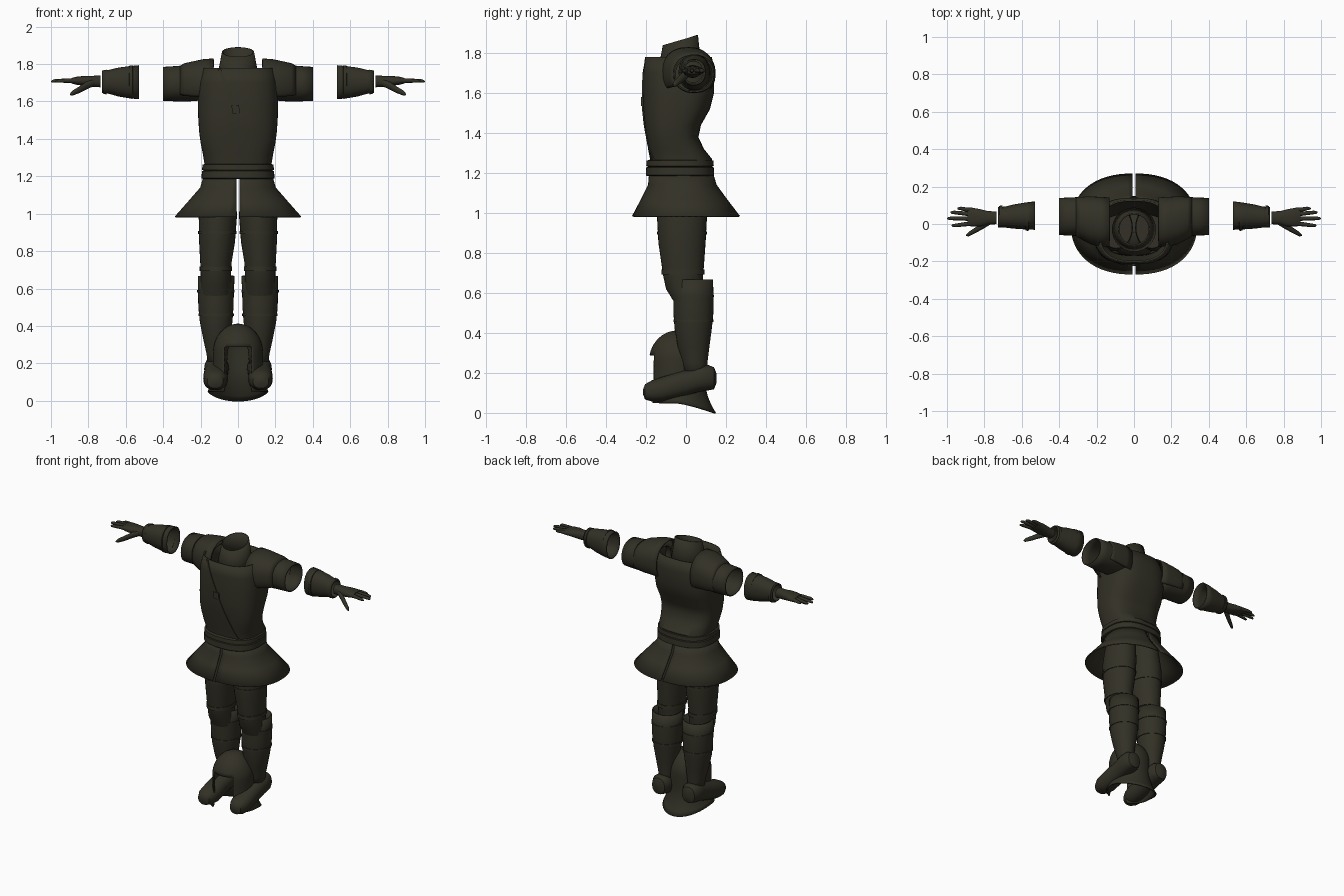
import bpy, bmesh, math

olive = bpy.data.materials.new("dark olive")
olive.diffuse_color = (0.032, 0.030, 0.019, 1)


def spow(v, e):
    return math.copysign(abs(v) ** e, v)


def loft(name, axis, rings, n=32, sup=2.0, arc=None, caps=False, thick=0.0,
         mirror=False, shape=None, cut=None, angle=40):
    """Skin ellipse rings (position, centre1, centre2, radius1, radius2) along an axis."""
    bm = bmesh.new()
    a0, a1 = arc or (0, 360)
    count = n + 1 if arc else n
    rows = []
    for pos, c1, c2, r1, r2 in rings:
        row = []
        for i in range(count):
            t = math.radians(a0 + (a1 - a0) * i / n)
            p = c1 + r1 * spow(math.cos(t), 2 / sup)
            q = c2 + r2 * spow(math.sin(t), 2 / sup)
            co = {'z': (p, q, pos), 'x': (pos, p, q), 'y': (p, pos, q)}[axis]
            row.append(bm.verts.new(shape(*co) if shape else co))
        rows.append(row)
    for a, b in zip(rows, rows[1:]):
        for i in range(n):
            j = (i + 1) % count
            bm.faces.new((a[i], a[j], b[j], b[i]))
    if caps:
        bm.faces.new(rows[0])
        bm.faces.new(rows[-1])
    if cut:
        gone = [f for f in bm.faces if cut(f.calc_center_median())]
        bmesh.ops.delete(bm, geom=gone, context='FACES')
    bmesh.ops.recalc_face_normals(bm, faces=bm.faces)
    return finish(name, bm, thick, mirror, angle)


def finish(name, bm, thick=0.0, mirror=False, angle=40):
    me = bpy.data.meshes.new(name)
    bm.to_mesh(me)
    bm.free()
    me.materials.append(olive)
    me.shade_smooth()
    me.set_sharp_from_angle(angle=math.radians(angle))
    ob = bpy.data.objects.new(name, me)
    bpy.context.collection.objects.link(ob)
    if thick:
        m = ob.modifiers.new("thickness", 'SOLIDIFY')
        m.thickness, m.offset = thick, -1
    if mirror:
        m = ob.modifiers.new("mirror", 'MIRROR')
        m.use_axis = (True, False, False)
    return ob


# Torso shell: (z, front y, back y, half width)
PROFILE = [(1.20, -.175, .12, .18), (1.27, -.18, .13, .18), (1.32, -.19, .09, .188),
           (1.38, -.197, .062, .2), (1.44, -.207, .075, .208), (1.52, -.215, .12, .213),
           (1.60, -.215, .14, .215), (1.70, -.215, .14, .21), (1.78, -.205, .13, .188)]
torso = [(z, 0, (f + b) / 2, w, (b - f) / 2) for z, f, b, w in PROFILE]
loft("torso", 'z', torso, 48, sup=2.7, thick=0.01)


def chest_y(x, z):
    for (z0, _, c0, w0, r0), (z1, _, c1, w1, r1) in zip(torso, torso[1:]):
        if z0 <= z <= z1:
            t = (z - z0) / (z1 - z0)
            c, w, r = c0 + t * (c1 - c0), w0 + t * (w1 - w0), r0 + t * (r1 - r0)
            return c - r * (1 - min(1, abs(x) / w) ** 2.7) ** (1 / 2.7)
    return -.2


# Diagonal chest strap and its buckle, laid on the chest surface
def strip(name, start, end, width, lift, steps):
    bm = bmesh.new()
    prev = None
    for i in range(steps + 1):
        t = i / steps
        x = start[0] + t * (end[0] - start[0])
        z = start[1] + t * (end[1] - start[1])
        row = [bm.verts.new((x + s * width, chest_y(x + s * width, z) - d, z))
               for s, d in ((-1, -.004), (-1, lift), (1, lift), (1, -.004))]
        if prev:
            for k in range(4):
                bm.faces.new((prev[k], prev[(k + 1) % 4], row[(k + 1) % 4], row[k]))
        else:
            bm.faces.new(row)
        prev = row
    bm.faces.new(prev)
    bmesh.ops.recalc_face_normals(bm, faces=bm.faces)
    finish(name, bm, angle=30)


strip("chest_strap", (-.10, 1.775), (.12, 1.25), .008, .005, 16)
strip("strap_buckle", (-.015, 1.58), (-.01, 1.535), .02, .009, 2)

# Slanted open collar around the neck
loft("neck_collar", 'z',
     [(1.70, 0, -.03, .118, .118), (1.78, 0, -.03, .102, .1), (1.865, 0, -.028, .086, .088)],
     thick=.008, shape=lambda x, y, z: (x, y, z + .29 * (y + .028) * max(0, (z - 1.70) / .165)))

# Belt bands
loft("belt_lower", 'z', [(1.185, 0, -.03, .186, .165), (1.19, 0, -.03, .195, .171),
                         (1.228, 0, -.03, .193, .169), (1.232, 0, -.03, .18, .155)], 48, sup=2.5)
loft("belt_upper", 'z', [(1.23, 0, -.03, .18, .155), (1.235, 0, -.03, .192, .169),
                         (1.262, 0, -.03, .19, .167), (1.267, 0, -.03, .175, .15)], 48, sup=2.5)

# Flared skirt, split at the front and back
loft("skirt_panel", 'z',
     [(1.20, .008, -.025, .177, .16), (1.14, .008, -.018, .194, .172),
      (1.07, .008, -.01, .255, .215), (.985, .008, 0, .33, .27)],
     32, sup=2.25, arc=(-90, 90), thick=.008, mirror=True)

# Legs, greaves, straps and boots
loft("leg", 'z',
     [(1.17, .095, -.02, .085, .11), (.98, .108, -.02, .102, .125), (.85, .112, -.02, .096, .118),
      (.74, .118, -.016, .084, .106), (.70, .118, -.015, .082, .102), (.62, .118, -.01, .08, .09),
      (.56, .118, .005, .078, .068), (.45, .118, .03, .07, .07)], caps=True, mirror=True)
loft("greave", 'z',
     [(.668, .116, .035, .098, .1), (.58, .118, .037, .096, .101), (.50, .118, .037, .094, .1),
      (.42, .117, .036, .087, .093), (.33, .115, .038, .071, .079), (.25, .112, .045, .056, .062),
      (.17, .11, .05, .05, .055)], thick=.008, mirror=True)


def band(name, z, cx, cy, rx, ry, h):
    loft(name, 'z', [(z - h, cx, cy, rx - .006, ry - .006), (z - h, cx, cy, rx, ry),
                     (z + h, cx, cy, rx, ry), (z + h, cx, cy, rx - .006, ry - .006)], mirror=True)


band("thigh_strap", .90, .11, -.02, .103, .124, .008)
band("knee_strap", .705, .118, -.015, .087, .108, .012)
band("upper_greave_strap", .585, .118, .037, .1, .104, .006)
band("lower_greave_strap", .46, .1175, .0365, .095, .1, .006)

loft("boot", 'y',
     [(-.215, .122, .105, .015, .012), (-.205, .122, .105, .042, .038), (-.17, .122, .11, .06, .053),
      (-.12, .12, .118, .066, .062), (-.06, .12, .134, .064, .064), (0, .117, .15, .062, .064),
      (.06, .115, .17, .066, .066), (.11, .115, .176, .064, .064), (.14, .115, .173, .048, .055),
      (.152, .115, .173, .015, .025)], 24, sup=2.3, caps=True, mirror=True)


# Helmet resting between the boots, with face opening and flared neck guard
def guard(x, y, z):
    f = max(0, (.17 - z) / .12)
    back = max(0, (y + .045) / .14)
    return x * (1 + .22 * f * f), y + .055 * f * f * back, z - .05 * f * back ** 1.3


dome = [(z, 0, -.045, .133, .14) for z in (.05, .07, .09, .11, .13, .15, .17, .2, .23, .26)]
dome += [(.26 + .152 * math.sin(a), 0, -.045, .133 * math.cos(a), .14 * math.cos(a))
         for a in [math.radians(d) for d in (6, 11, 20, 32, 45, 58, 70, 80, 87, 89.9)]]
loft("helmet", 'z', dome, 64, thick=.008, shape=guard,
     cut=lambda c: c.y < -.08 and abs(c.x) < .072 and c.z < .289)

# Shoulder guards draped over the sleeves
loft("shoulder_guard", 'x',
     [(.13, .01, 1.70, .132, .13), (.18, .012, 1.70, .133, .127), (.235, .02, 1.698, .128, .118),
      (.285, .032, 1.697, .113, .108), (.31, .038, 1.695, .104, .096)],
     32, sup=2.3, arc=(-35, 215), thick=.008, mirror=True)

# Open sleeves, bracers and their rims
loft("sleeve", 'x',
     [(.16, .03, 1.70, .1, .085), (.22, .035, 1.698, .103, .095), (.29, .04, 1.696, .104, .097),
      (.34, .04, 1.695, .102, .094), (.40, .04, 1.694, .099, .091)],
     sup=2.2, thick=.008, mirror=True)
loft("bracer", 'x',
     [(.53, .045, 1.703, .076, .091), (.58, .043, 1.703, .072, .086), (.64, .04, 1.704, .065, .077),
      (.69, .037, 1.705, .056, .064), (.728, .036, 1.706, .054, .06)],
     sup=2.2, thick=.008, mirror=True)
for name, x, ry, rz in (("bracer_cuff", .572, .077, .09), ("bracer_wrist_rim", .712, .059, .066)):
    loft(name, 'x', [(x - .01, .04, 1.704, ry - .008, rz - .008), (x - .008, .04, 1.704, ry, rz),
                     (x + .008, .04, 1.704, ry - .002, rz - .002),
                     (x + .01, .04, 1.704, ry - .01, rz - .01)], sup=2.2, mirror=True)

# Gloved hands: palm, four fingers and a thumb
loft("palm", 'x',
     [(.735, .033, 1.708, .034, .032), (.78, .033, 1.707, .036, .03), (.82, .033, 1.71, .046, .027),
      (.86, .036, 1.711, .05, .022), (.89, .037, 1.711, .047, .015)],
     24, sup=2.4, caps=True, mirror=True)
fingers = [("little_finger", .074, .083, .945), ("ring_finger", .051, .062, .982),
           ("middle_finger", .028, .03, 1.0), ("index_finger", .004, -.008, .975)]
for name, y0, y1, tip in fingers:
    loft(name, 'x',
         [(.85, y0, 1.71, .012, .014), (.9, y0 + .4 * (y1 - y0), 1.712, .0115, .012),
          (tip - .02, y1, 1.71, .0095, .0095), (tip - .006, y1, 1.708, .007, .007),
          (tip, y1, 1.707, .002, .002)], 12, caps=True, mirror=True)
loft("thumb", 'x',
     [(.77, .012, 1.702, .016, .02), (.81, -.01, 1.685, .018, .021), (.85, -.035, 1.662, .015, .018),
      (.885, -.055, 1.645, .012, .014), (.898, -.061, 1.638, .003, .004)],
     14, caps=True, mirror=True)
